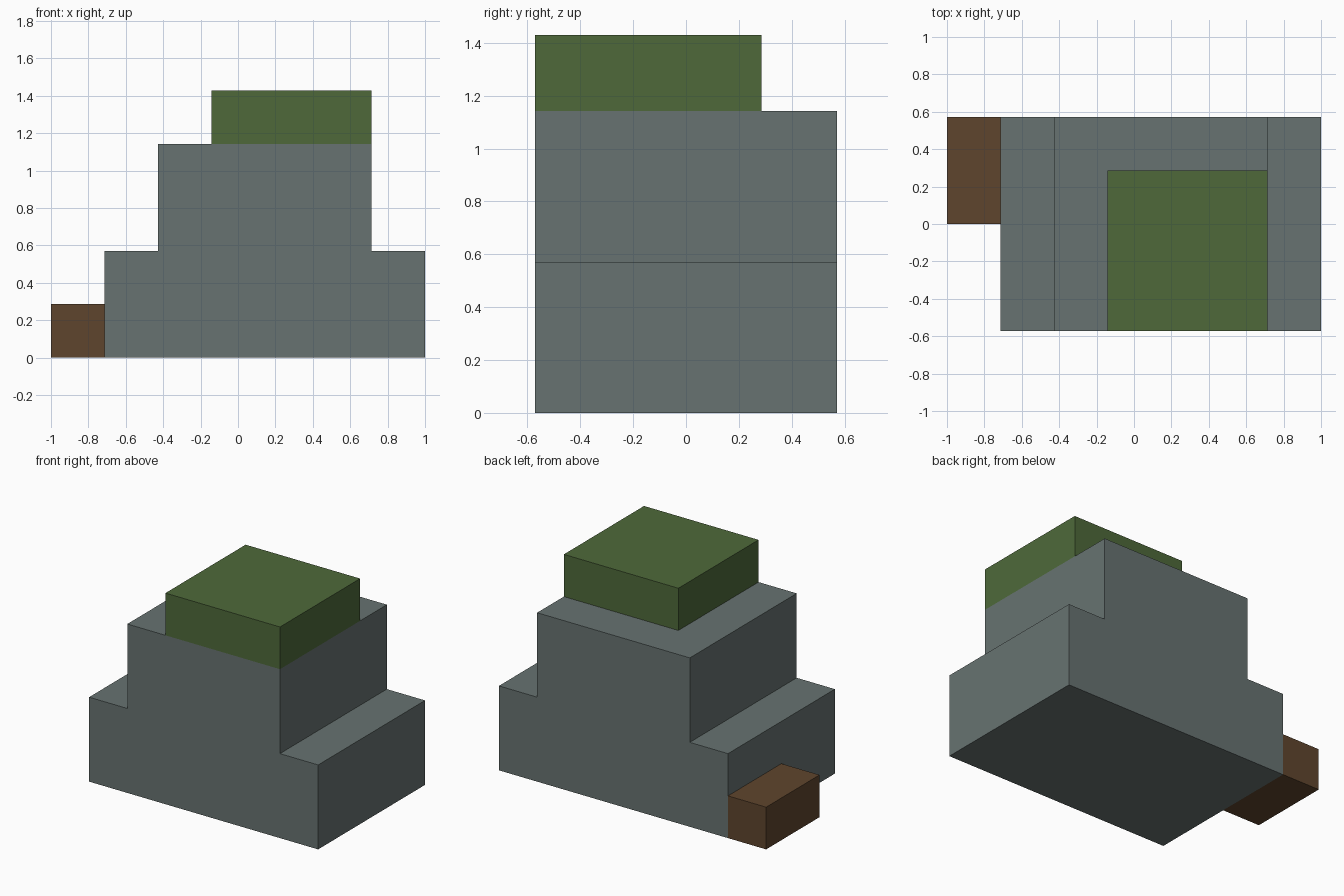
import bpy
import bmesh
from mathutils import Vector

if "Cube" in bpy.data.objects:
    bpy.data.objects.remove(bpy.data.objects["Cube"])

U = 1 / 7  # block module


def material(name, rgb):
    m = bpy.data.materials.new(name)
    m.diffuse_color = (*rgb, 1)
    m.use_nodes = True
    m.node_tree.nodes["Principled BSDF"].inputs["Base Color"].default_value = m.diffuse_color
    return m


def extruded(name, profile, y0, y1, mat):
    """Extrude an x-z outline (in modules) from y0 to y1."""
    bm = bmesh.new()
    face = bm.faces.new([bm.verts.new((x * U, y0 * U, z * U)) for x, z in profile])
    result = bmesh.ops.extrude_face_region(bm, geom=[face])
    moved = [g for g in result["geom"] if isinstance(g, bmesh.types.BMVert)]
    bmesh.ops.translate(bm, verts=moved, vec=Vector((0, (y1 - y0) * U, 0)))
    bmesh.ops.recalc_face_normals(bm, faces=bm.faces)
    mesh = bpy.data.meshes.new(name)
    bm.to_mesh(mesh)
    bm.free()
    mesh.materials.append(mat)
    obj = bpy.data.objects.new(name, mesh)
    bpy.context.collection.objects.link(obj)
    return obj


def box(name, x0, x1, y0, y1, z0, z1, mat):
    return extruded(name, [(x0, z0), (x1, z0), (x1, z1), (x0, z1)], y0, y1, mat)


stone = material("grey stone", (0.136, 0.171, 0.165))
moss = material("moss green", (0.0762, 0.141, 0.0423))
wood = material("brown wood", (0.114, 0.0595, 0.0262))

# Stepped main body
extruded("stepped_body",
         [(-5, 0), (7, 0), (7, 4), (5, 4), (5, 8), (-3, 8), (-3, 4), (-5, 4)],
         -4, 4, stone)

# Green block on top, flush with the front and right of the upper step
box("top_block", -1, 5, -4, 2, 8, 10, moss)

# Low side step at the back left
box("side_step", -7, -5, 0, 4, 0, 2, wood)
